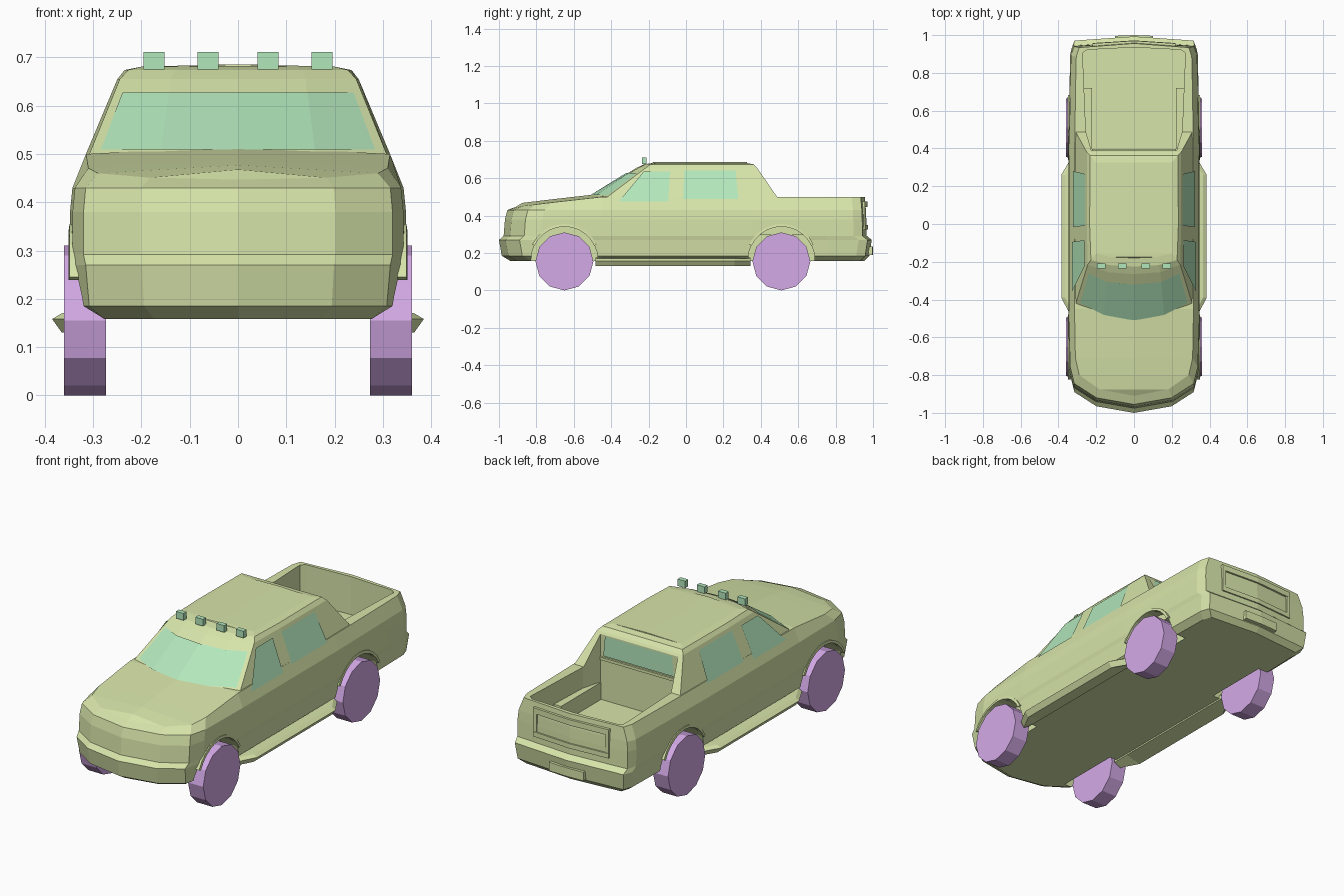
import bpy, bmesh, math
from mathutils import Matrix

if "Cube" in bpy.data.objects:
    bpy.data.objects.remove(bpy.data.objects["Cube"])


def material(name, rgb):
    m = bpy.data.materials.new(name)
    m.diffuse_color = (*rgb, 1)
    m.use_nodes = True
    m.node_tree.nodes["Principled BSDF"].inputs["Base Color"].default_value = m.diffuse_color
    return m


PAINT = material("paint", (0.68, 0.78, 0.40))
GLASS = material("glass", (0.45, 0.80, 0.50))
RUBBER = material("rubber", (0.66, 0.40, 0.80))


def finish(name, bm, mat):
    bmesh.ops.recalc_face_normals(bm, faces=bm.faces[:])
    me = bpy.data.meshes.new(name)
    bm.to_mesh(me)
    bm.free()
    ob = bpy.data.objects.new(name, me)
    bpy.context.collection.objects.link(ob)
    if mat:
        me.materials.append(mat)
    return ob


def stack(name, levels, mat=PAINT, crown=None):
    """Skin symmetric plan outlines, given as right halves from front centre to rear centre."""
    bm = bmesh.new()
    n = len(levels[0])
    rings = []
    for half in levels:
        full = half + [(-x, y, z) for x, y, z in half[-2:0:-1]]
        rings.append([bm.verts.new(p) for p in full])
    m = len(rings[0])
    for a, b in zip(rings, rings[1:]):
        for i in range(m):
            j = (i + 1) % m
            bm.faces.new((a[i], a[j], b[j], b[i]))
    for r, rise in ((rings[0], None), (rings[-1], crown)):
        mid = [r[0]]
        for v in r[1:n - 1]:
            up = rise(v.co.y) if rise else 0
            mid.append(bm.verts.new((0, v.co.y, v.co.z + up)))
        mid.append(r[n - 1])
        for i in range(n - 1):
            for k, l in ((i, i + 1), ((m - i) % m, m - i - 1)):
                f = list(dict.fromkeys((r[k], r[l], mid[i + 1], mid[i])))
                bm.faces.new(f)
    return finish(name, bm, mat)


def bar(name, sections, mat=PAINT):
    """Join a row of matching cross-sections into a closed bar."""
    bm = bmesh.new()
    loops = [[bm.verts.new(p) for p in sec] for sec in sections]
    n = len(loops[0])
    for a, b in zip(loops, loops[1:]):
        for i in range(n):
            j = (i + 1) % n
            bm.faces.new((a[i], a[j], b[j], b[i]))
    bm.faces.new(loops[0])
    bm.faces.new(loops[-1])
    return finish(name, bm, mat)


def box(name, x, y, z, mat=PAINT):
    bm = bmesh.new()
    size = Matrix.Diagonal((x[1] - x[0], y[1] - y[0], z[1] - z[0], 1))
    mid = Matrix.Translation([(a + b) / 2 for a, b in (x, y, z)])
    bmesh.ops.create_cube(bm, size=1, matrix=mid @ size)
    return finish(name, bm, mat)


def cylinder(name, s, x, y, z, r, sides, mat):
    bm = bmesh.new()
    mx = Matrix.Translation((s * (x[0] + x[1]) / 2, y, z)) @ Matrix.Rotation(math.pi / 2, 4, 'Y')
    bmesh.ops.create_cone(bm, cap_ends=True, segments=sides, radius1=r, radius2=r,
                          depth=x[1] - x[0], matrix=mx)
    return finish(name, bm, mat)


def sheet(name, rows, mat=GLASS):
    bm = bmesh.new()
    vs = [[bm.verts.new(p) for p in row] for row in rows]
    for a, b in zip(vs, vs[1:]):
        for i in range(len(a) - 1):
            bm.faces.new((a[i], a[i + 1], b[i + 1], b[i]))
    return finish(name, bm, mat)


def cut(ob, cutter):
    md = ob.modifiers.new("cut", 'BOOLEAN')
    md.operation, md.solver, md.object = 'DIFFERENCE', 'EXACT', cutter
    bpy.context.view_layer.objects.active = ob
    bpy.ops.object.modifier_apply(modifier=md.name)


# Lower body: hood, doors, bed sides and bumpers
def body_plan(z, yf, yr, w):
    pts = [(0, yf), (.58 * w, yf + .035), (.92 * w, yf + .11), (.985 * w, yf + .2), (w, -.45),
           (w, .35), (.98 * w, .75), (.97 * w, yr - .07), (.92 * w, yr - .022), (0, yr)]
    return [(x, y, z if z else min(.50, .448 + (y + .9) * .12)) for x, y in pts]


body = stack("body", [body_plan(*a) for a in (
    (.158, -.94, .955, .30), (.185, -.985, .98, .335), (.27, -1, .993, .343),
    (.292, -.975, .966, .348), (.38, -.968, .964, .348), (.43, -.955, .962, .343),
    (0, -.91, .956, .315))], crown=lambda y: .017 if y < -.4 else 0)


# Cab with windshield rake and sloping rear pillars
def cab_plan(z, yc, ym, xm, ye, xe, xs, xr, yr):
    return [(0, yc, z), (xm, ym, z), (xe, ye, z), (xs, 0, z), (xr, yr, z), (0, yr, z)]


sill = cab_plan(.50, -.515, -.485, .16, -.42, .308, .315, .308, .487)
head = cab_plan(.655, -.265, -.255, .14, -.215, .245, .25, .25, .38)
cab = stack("cab", [
    cab_plan(.45, -.58, -.55, .17, -.47, .32, .325, .32, .51), sill, head,
    cab_plan(.674, -.225, -.218, .13, -.19, .228, .235, .232, .362),
    cab_plan(.681, -.18, -.175, .12, -.155, .20, .20, .20, .325)],
    crown=lambda y: .005)

# Cargo bed and wheel wells cut out
bed = [(0, .388), (.225, .388), (.255, .49), (.272, .905), (.25, .922), (0, .935)]
cutters = [stack("bed_cutter", [[(x, y, z) for x, y in bed] for z in (.30, .8)], None)]
cut(cab, cutters[0])
cut(body, cutters[0])
for s in (-1, 1):
    for y in (-.65, .51):
        c = cylinder("well_cutter", s, (.24, .5), y, .165, .178, 28, None)
        cut(body, c)
        cutters.append(c)
for c in cutters:
    bpy.data.objects.remove(c)

# Windshield
rows = []
for t in (.04, .8):
    half = []
    for (x0, y0, z0), (x1, y1, z1), k in zip(sill[:3], head[:3], (1, 1, .93)):
        half.append((k * (x0 + (x1 - x0) * t), y0 + (y1 - y0) * t - .006, z0 + (z1 - z0) * t + .003))
    rows.append([(-x, y, z) for x, y, z in half[:0:-1]] + half)
sheet("windshield", rows)

# Rear window and its sill
sheet("rear_window", [[(-.205, .394, .535), (.205, .394, .535)],
                      [(-.195, .394, .64), (.195, .394, .64)]])
box("rear_window_sill", (-.222, .222), (.38, .398), (.512, .527))

for s in (-1, 1):
    # Side windows
    for name, lo, hi, zs in (("front_window", (-.36, -.095), (-.225, -.085), (.475, .637)),
                             ("rear_door_window", (-.015, .28), (-.01, .265), (.49, .64))):
        sheet(name, [[(s * (.319 - (z - .5) * .42), y, z) for y in ys]
                     for ys, z in zip((lo, hi), zs)])

    # Wheels and slim arch flares
    for y in (-.65, .51):
        cylinder("wheel", s, (.273, .361), y, .155, .155, 12, RUBBER)
        arc = [math.radians(25 + 130 * k / 10) for k in range(11)]
        bar("arch_flare", [[(s * x, y + r * math.cos(a), .165 + r * math.sin(a))
                            for x, r in ((.33, .176), (.351, .176), (.349, .19), (.33, .19))]
                           for a in arc])

    # Running board, tapered at both ends
    bar("running_board", [[(s * x, y, z) for x, z in (
        (.28, .175), (out - .02, .17), (out, .158), (out - .02, .13), (.28, .15))]
        for y, out in ((-.485, .335), (-.39, .385), (.26, .385), (.345, .335))])

    # Wheel boxes inside the bed, and roof lights
    box("bed_wheel_box", sorted((s * .222, s * .283)), (.389, .72), (.297, .39))
    for x in (.062, .174):
        box("roof_light", (s * x - .022, s * x + .022), (-.235, -.21), (.675, .711), GLASS)


# Tailgate rim and step bumper following the rear curve
def rear_strip(name, w, z, y, bow):
    stack(name, [[(0, .945, h), (w, .938, h), (w, y - bow, h), (0, y, h)] for h in z])


rear_strip("tailgate_top_rim", .22, (.445, .475), .970, .014)
rear_strip("tailgate_lower_rim", .22, (.325, .35), .972, .014)
for s in (-1, 1):
    box("tailgate_side_rim", sorted((s * .20, s * .22)), (.938, .956), (.35, .445))
rear_strip("bumper_step", .10, (.19, .235), 1.0, .004)
